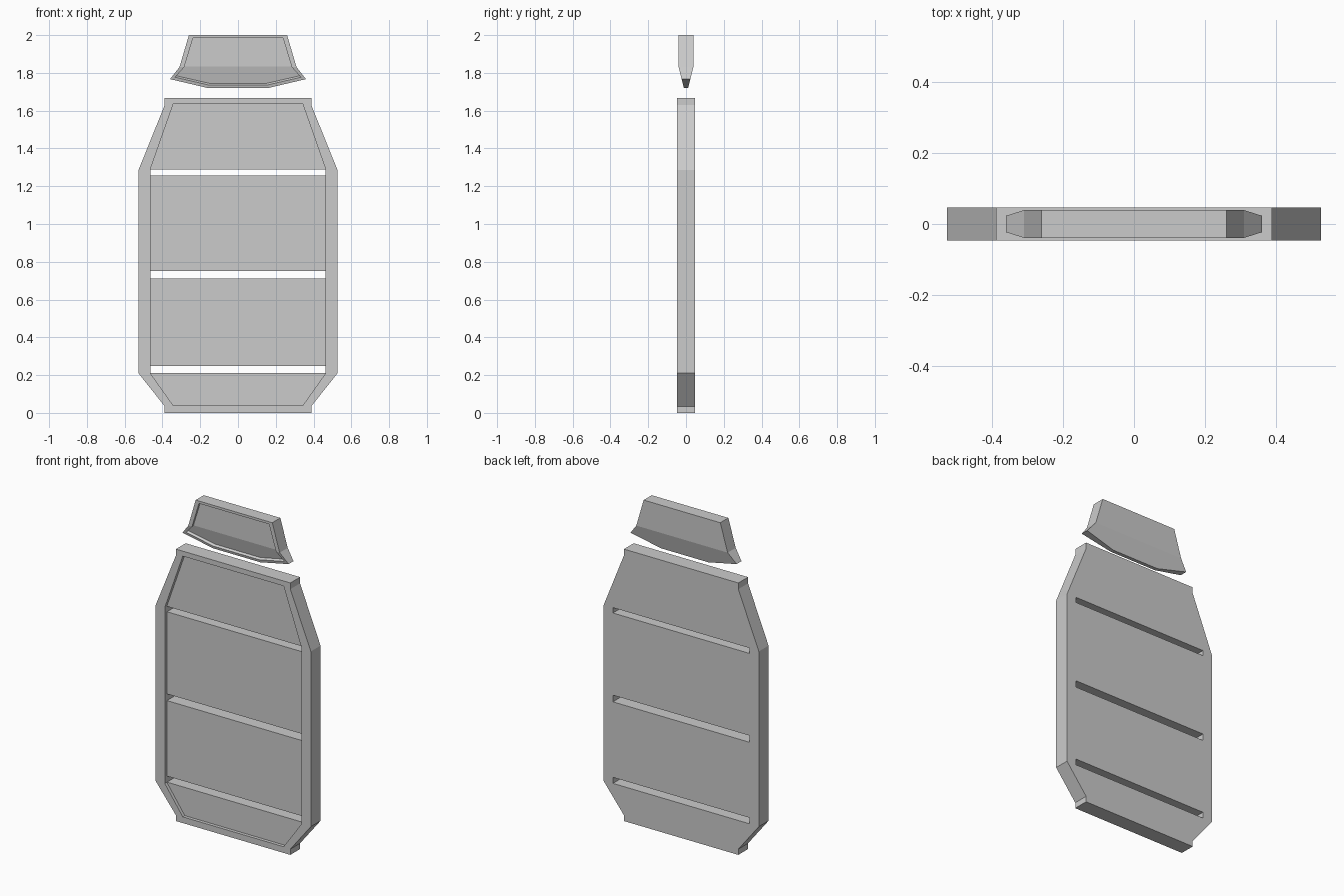
import bpy, bmesh

if "Cube" in bpy.data.objects:
    bpy.data.objects.remove(bpy.data.objects["Cube"])


def mirrored(half):
    """Full outline from its right half (top to bottom)."""
    return half + [(-x, z) for x, z in reversed(half)]


def make_object(name, loops, caps):
    """Skin a stack of equal-length loops, closing both ends with caps."""
    bm = bmesh.new()
    rings = [[bm.verts.new(p) for p in loop] for loop in loops]
    n = len(loops[0])
    for a, b in zip(rings, rings[1:]):
        for i in range(n):
            j = (i + 1) % n
            bm.faces.new((a[i], a[j], b[j], b[i]))
    for ring in (rings[0], rings[-1]):
        for cap in caps:
            bm.faces.new([ring[i] for i in cap])
    bmesh.ops.recalc_face_normals(bm, faces=bm.faces)
    mesh = bpy.data.meshes.new(name)
    bm.to_mesh(mesh)
    bm.free()
    obj = bpy.data.objects.new(name, mesh)
    bpy.context.collection.objects.link(obj)
    return obj


def prism(name, outline, y0, y1):
    loops = [[(x, y, z) for x, z in outline] for y in (y0, y1)]
    return make_object(name, loops, [range(len(outline))])


def cut(target, cutter):
    mod = target.modifiers.new("cut", "BOOLEAN")
    mod.operation = "DIFFERENCE"
    mod.solver = "EXACT"
    mod.object = cutter
    deps = bpy.context.evaluated_depsgraph_get()
    mesh = bpy.data.meshes.new_from_object(target.evaluated_get(deps))
    target.modifiers.clear()
    target.data = mesh
    bpy.data.objects.remove(cutter)


# Main panel: tapered plate with raised rim
D = 0.047
panel = prism("back_panel", mirrored([(0.388, 1.668), (0.388, 1.63), (0.527, 1.285),
                                      (0.527, 0.21), (0.388, 0.035), (0.388, 0)]), -D, D)
cut(panel, prism("recess_cutter", mirrored([(0.342, 1.637), (0.464, 1.29),
                                            (0.464, 0.21), (0.342, 0.038)]), -0.1, -D + 0.02))

# Three horizontal slots right through the plate
for z0, z1 in ((0.211, 0.248), (0.711, 0.752), (1.256, 1.289)):
    cut(panel, prism("slot_cutter", mirrored([(0.463, z1), (0.463, z0)]), -0.1, 0.1))

# Head panel: flared wedge that thins toward its lower edge
def depth(z):
    return 0.039 - 0.25 * max(0, 1.83 - z)

outer = mirrored([(0.26, 2.0), (0.31, 1.83), (0.36, 1.767), (0.16, 1.72)])
inner = mirrored([(0.238, 1.985), (0.285, 1.83), (0.333, 1.777), (0.155, 1.736)])
floor = mirrored([(0.238, 1.985), (0.285, 1.833), (0.328, 1.785), (0.153, 1.745)])
loops = [[(x, depth(z), z) for x, z in outer],
         [(x, -depth(z), z) for x, z in outer],
         [(x, -depth(z), z) for x, z in inner],
         [(x, -depth(z) + 0.014, z) for x, z in floor]]
make_object("head_panel", loops, [(0, 1, 6, 7), (1, 2, 3, 4, 5, 6)])
